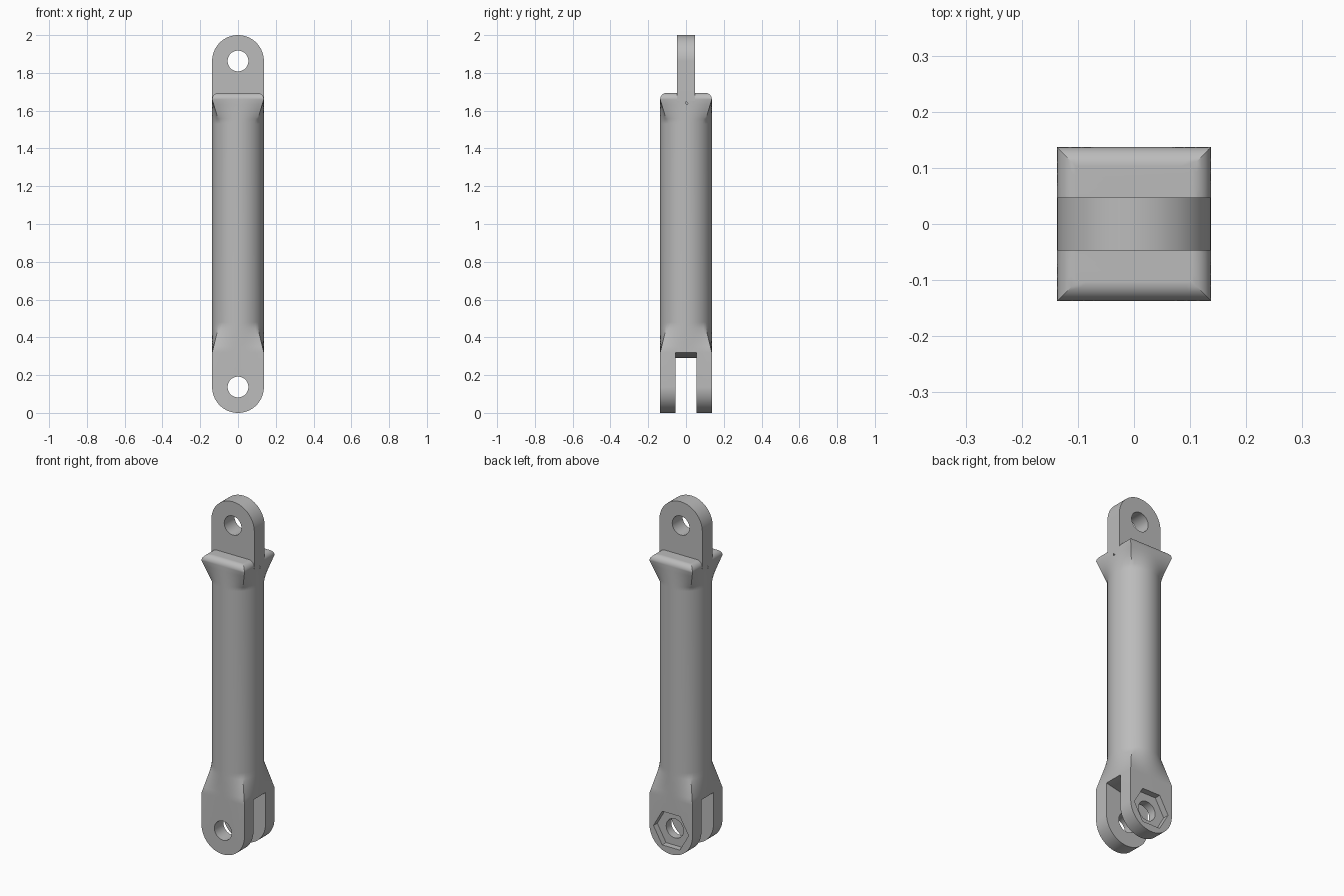
import bpy, bmesh, math

cube = bpy.data.objects.get("Cube")
if cube:
    bpy.data.objects.remove(cube, do_unlink=True)

HALF = 0.137       # half width of the square ends, also the shaft radius
PIN_LOW = HALF     # height of the lower pin hole
PIN_TOP = 2 - HALF
SIDES = 64

grey = bpy.data.materials.new("plain grey")
grey.use_nodes = True
colour = (0.5, 0.5, 0.5, 1)
grey.diffuse_color = colour
grey.node_tree.nodes["Principled BSDF"].inputs["Base Color"].default_value = colour


def make_object(name, bm):
    bmesh.ops.recalc_face_normals(bm, faces=bm.faces)
    mesh = bpy.data.meshes.new(name)
    bm.to_mesh(mesh)
    bm.free()
    mesh.materials.append(grey)
    obj = bpy.data.objects.new(name, mesh)
    bpy.context.collection.objects.link(obj)
    return obj


def loft(name, rings):
    """Skin a closed solid through rings of points."""
    bm = bmesh.new()
    rows = [[bm.verts.new(p) for p in ring] for ring in rings]
    count = len(rows[0])
    for low, high in zip(rows, rows[1:]):
        for i in range(count):
            j = (i + 1) % count
            bm.faces.new((low[i], low[j], high[j], high[i]))
    bm.faces.new(rows[0][::-1])
    bm.faces.new(rows[-1])
    return make_object(name, bm)


def extrude(name, profile, y0, y1):
    """Extrude an x-z profile along y."""
    return loft(name, [[(x, y, z) for x, z in profile] for y in (y0, y1)])


def arc(radius, z, start, end, steps):
    return [(radius * math.cos(a), z + radius * math.sin(a))
            for a in (start + (end - start) * i / steps for i in range(steps + 1))]


def polygon(radius, z, sides):
    return arc(radius, z, 0, math.tau, sides)[:-1]


def section(z, squareness, half=HALF):
    """Ring that blends from a circle to a square."""
    ring = []
    for i in range(SIDES):
        a = math.tau * i / SIDES
        c, s = math.cos(a), math.sin(a)
        r = half * (1 + squareness * (1 / max(abs(c), abs(s)) - 1))
        ring.append((r * c, r * s, z))
    return ring


def combine(target, tool, operation):
    mod = target.modifiers.new("combine", "BOOLEAN")
    mod.operation = operation
    mod.solver = "EXACT"
    mod.object = tool
    bpy.context.view_layer.objects.active = target
    bpy.ops.object.modifier_apply(modifier=mod.name)
    bpy.data.objects.remove(tool, do_unlink=True)


# Shaft: square foot, round middle, flared square head with a rounded rim
STEPS, RIM = 5, 0.034
rings = [section(0, 1)]
rings += [section(0.32 + 0.16 * i / STEPS, 1 - i / STEPS) for i in range(STEPS + 1)]
rings += [section(1.53 + 0.13 * i / STEPS, i / STEPS) for i in range(STEPS + 1)]
for i in range(1, 7):
    a = math.pi / 2 * i / 6
    rings.append(section(1.66 + RIM * math.sin(a), 1, HALF - RIM * (1 - math.cos(a))))
rod = loft("connecting_rod", rings)

# Top lug with a round end
lug = extrude("top_lug", [(-HALF, 1.65)] + [(HALF, 1.65)]
              + arc(HALF, PIN_TOP, 0, math.pi, 32), -0.047, 0.047)
combine(rod, lug, "UNION")

# Round the foot into two fork ends
foot = arc(HALF, PIN_LOW, math.pi, math.tau, 32)
corner = [(0.3, PIN_LOW), (0.3, -0.2), (-0.3, -0.2), (-0.3, PIN_LOW)]
combine(rod, extrude("foot_cutter", foot + corner, -0.3, 0.3), "DIFFERENCE")

# Fork slot with a shallow ridge across its roof
edge = 0.32 + 0.03 * (0.2 - HALF) / HALF
slot = [(-0.2, -0.1), (0.2, -0.1), (0.2, edge), (0, 0.29), (-0.2, edge)]
combine(rod, extrude("slot_cutter", slot, -0.055, 0.055), "DIFFERENCE")

# Pin holes and the hexagonal nut recess at the back
for z in (PIN_LOW, PIN_TOP):
    combine(rod, extrude("hole_cutter", polygon(0.055, z, 40), -0.3, 0.3), "DIFFERENCE")
combine(rod, extrude("nut_cutter", polygon(0.112, PIN_LOW, 6), HALF - 0.035, 0.3), "DIFFERENCE")

# Smooth the round surfaces and keep the edges crisp
bpy.ops.object.select_all(action="DESELECT")
rod.select_set(True)
bpy.context.view_layer.objects.active = rod
bpy.ops.object.shade_smooth_by_angle(angle=math.radians(30))
weighted = rod.modifiers.new("even shading", "WEIGHTED_NORMAL")
weighted.keep_sharp = True
